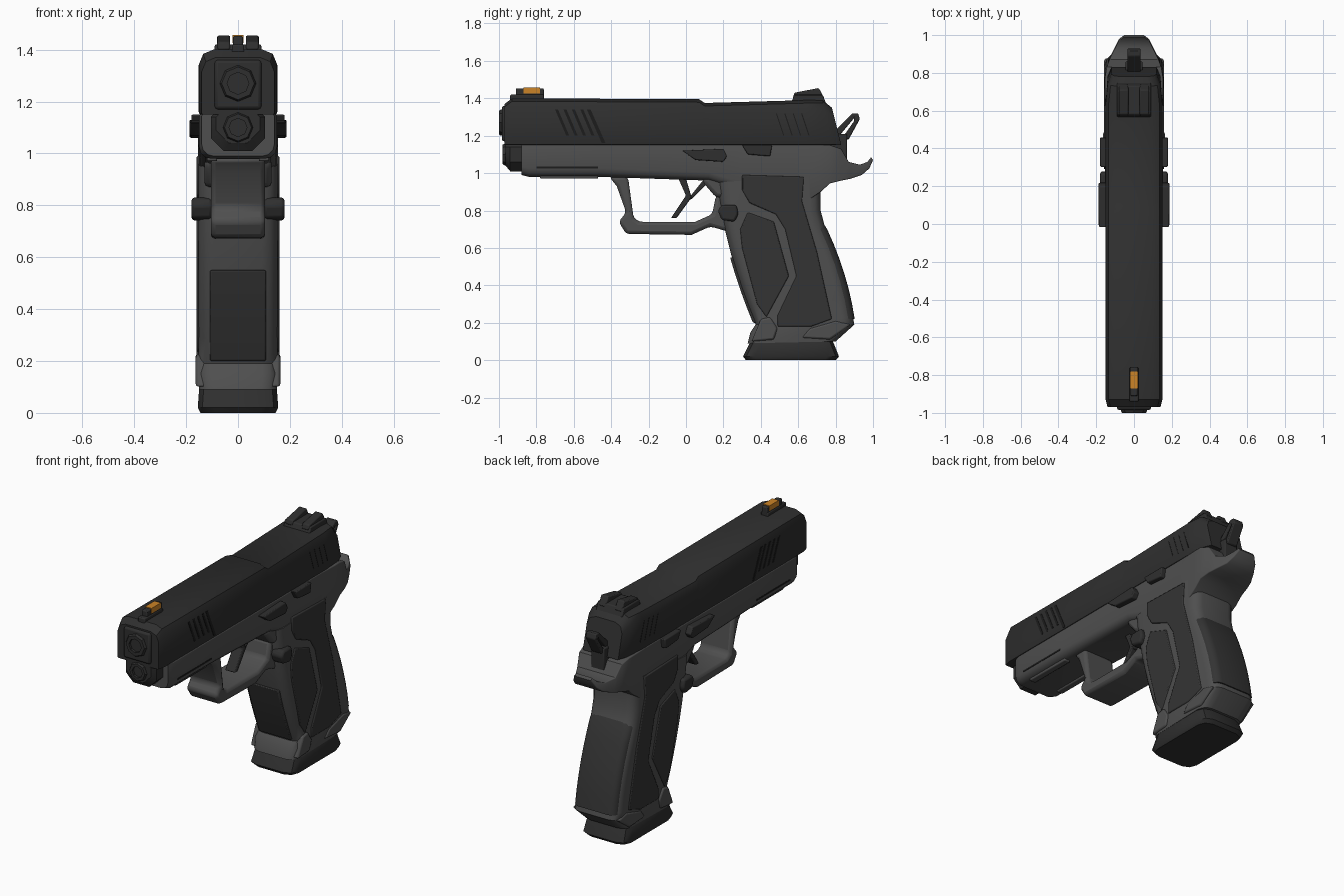
import bpy, bmesh, math
from mathutils import Vector

cube = bpy.data.objects.get("Cube")
if cube:
    bpy.data.objects.remove(cube, do_unlink=True)

DECK = 1.15    # joint between slide and frame
BODY = .15     # half width of slide, frame and grip
BORE = 1.27    # height of the barrel axis


def material(name, red, green, blue):
    mat = bpy.data.materials.new(name)
    mat.use_nodes = True
    mat.diffuse_color = (red, green, blue, 1)
    shader = mat.node_tree.nodes["Principled BSDF"]
    shader.inputs["Base Color"].default_value = mat.diffuse_color
    shader.inputs["Roughness"].default_value = .7
    return mat


def neutral(name, value):
    return material(name, value, value, value)


BLACK = neutral("slide black", .028)
GREY = neutral("frame grey", .078)
PANEL = neutral("grip panel charcoal", .034)
GROOVE = neutral("groove black", .012)
ORANGE = material("sight orange", .6, .23, .02)


def finish(name, bm, mat, bevel=0):
    bmesh.ops.recalc_face_normals(bm, faces=bm.faces)
    mesh = bpy.data.meshes.new(name)
    bm.to_mesh(mesh)
    bm.free()
    part = bpy.data.objects.new(name, mesh)
    bpy.context.collection.objects.link(part)
    mesh.materials.append(mat)
    bpy.ops.object.select_all(action='DESELECT')
    part.select_set(True)
    bpy.context.view_layer.objects.active = part
    bpy.ops.object.shade_smooth_by_angle(angle=math.radians(35))
    if bevel:
        soften = part.modifiers.new("soft edges", 'BEVEL')
        soften.width, soften.segments, soften.limit_method = bevel, 2, 'ANGLE'


def slab(name, outline, half, mat, bevel=.006, x=0):
    """Side outline of (y, z) points, extruded to a half width about x."""
    bm = bmesh.new()
    face = bm.faces.new([bm.verts.new((x - half, y, z)) for y, z in outline])
    moved = bmesh.ops.extrude_face_region(bm, geom=[face])["geom"]
    bmesh.ops.translate(bm, vec=(half * 2, 0, 0),
                        verts=[v for v in moved if isinstance(v, bmesh.types.BMVert)])
    finish(name, bm, mat, bevel)


def pair(name, outline, half, mat, x, bevel=.006):
    """The same slab on the left and the right."""
    slab("left_" + name, outline, half, mat, bevel, x)
    slab("right_" + name, outline, half, mat, bevel, -x)


def rect(front, back, low, high):
    return [(front, low), (back, low), (back, high), (front, high)]


def stripe(y, width, low, high, slant):
    """Leaning strip whose foot starts at y."""
    return [(y, low), (y + width, low), (y + width - slant, high), (y - slant, high)]


def upright(y, low, high, half, lean=0):
    return Vector((0, y, low)), Vector((0, y - lean, high)), half


def level(z, front, back, half, tilt=0):
    return Vector((0, front, z)), Vector((0, back, z + tilt)), half


def ring(start, end, half, start_round, end_round, steps):
    """Rectangle between two points with its corners rounded."""
    along = (end - start).normalized()
    side = []
    for i in range(steps + 1):
        turn = math.pi / 2 * i / steps
        side.append(start + along * start_round * (1 - math.cos(turn))
                    + Vector((half - start_round * (1 - math.sin(turn)), 0, 0)))
    for i in reversed(range(steps + 1)):
        turn = math.pi / 2 * i / steps
        side.append(end - along * end_round * (1 - math.cos(turn))
                    + Vector((half - end_round * (1 - math.sin(turn)), 0, 0)))
    return side + [Vector((-p.x, p.y, p.z)) for p in reversed(side)]


def skin(name, loops, mat):
    """Closed skin over a row of matching loops."""
    bm = bmesh.new()
    rows = [[bm.verts.new(p) for p in loop] for loop in loops]
    for row, following in zip(rows, rows[1:]):
        for i in range(len(row)):
            bm.faces.new((row[i - 1], row[i], following[i], following[i - 1]))
    bm.faces.new(rows[0])
    bm.faces.new(rows[-1])
    finish(name, bm, mat)


def loft(name, sections, mat, start_round, end_round, steps=3):
    skin(name, [ring(*section, start_round, end_round, steps) for section in sections], mat)


def tube(name, front, back, z, radius, mat, sides=8):
    """Cylinder along y with a recessed mouth."""
    bore = radius * .6
    rows = [(back, radius), (front + .01, radius), (front, radius * .9),
            (front, bore), (front + .05, bore)]
    skin(name, [[(r * math.cos(math.tau * i / sides), y, z + r * math.sin(math.tau * i / sides))
                 for i in range(sides)] for y, r in rows], mat)


def grip_front(z):
    return .46 - z / 2 + z * z / 5


def grip_back(z):
    return max(.72, .91 - z * z / 3)


def heights(low, high, count):
    return [low + (high - low) * i / (count - 1) for i in range(count)]


# Slide with chamfered top, stepped down behind the middle
loft("slide", [upright(-.97, DECK, 1.37, BODY - .01), upright(-.93, DECK, 1.4, BODY),
               upright(.07, DECK, 1.395, BODY), upright(.1, DECK, 1.375, BODY),
               upright(.64, DECK, 1.39, BODY), upright(.78, DECK, 1.39, BODY - .01, .05),
               upright(.83, DECK, 1.35, BODY - .03, .05)], BLACK, .006, .055, 2)
slab("slide_nose", rect(-.985, -.9, 1.17, 1.36), .09, BLACK, .012)
tube("barrel", -1, -.9, BORE, .07, BLACK)

# Slanted grip cuts on both sides of the slide
for i in range(4):
    pair("front_serration", stripe(-.64 + i * .045, .016, 1.2, 1.34, .06), .002, GROOVE, BODY, 0)
    pair("rear_serration", stripe(.52 + i * .045, .006, 1.2, 1.32, .04), .002, GROOVE, BODY - .001, 0)
pair("front_side_cut", stripe(-.45, .02, 1.16, 1.34, .08), .002, GROOVE, BODY, 0)

# Sights
slab("front_sight_base", rect(-.94, -.76, 1.38, 1.42), .024, BLACK)
slab("front_sight_blade", rect(-.91, -.76, 1.4, 1.453), .019, BLACK)
slab("front_sight_insert", rect(-.87, -.78, 1.425, 1.457), .022, ORANGE, 0)
slab("rear_sight_base", [(.56, 1.37), (.58, 1.42), (.73, 1.42), (.75, 1.37)], .09, BLACK)
pair("rear_sight_post", [(.57, 1.4), (.58, 1.43), (.71, 1.455), (.74, 1.4)], .025, BLACK, .055)

# Skeleton hammer
slab("hammer_hub", rect(.76, .86, 1.07, 1.21), .045, BLACK)
slab("hammer_upper_arm", [(.79, 1.22), (.89, 1.32), (.92, 1.32), (.82, 1.2)], .035, BLACK)
slab("hammer_lower_arm", [(.89, 1.32), (.92, 1.32), (.93, 1.29), (.87, 1.18), (.83, 1.18), (.9, 1.28)],
     .035, BLACK)

# Frame, rear tang and recoil plug
loft("frame", [upright(-.88, .99, DECK, BODY - .01), upright(-.84, .98, DECK, BODY),
               upright(-.46, .98, DECK, BODY), upright(.12, .96, DECK, BODY),
               upright(.3, .9, DECK, BODY), upright(.72, .9, DECK, BODY)], GREY, .045, .006)
loft("tang", [upright(.6, .82, DECK, BODY), upright(.72, .9, DECK, BODY + .005),
              upright(.77, .945, DECK, BODY + .005), upright(.83, .96, 1.13, BODY - .005),
              upright(.88, .97, 1.06, .13, .01), upright(.94, .99, 1.045, .1, .01),
              upright(.98, 1.025, 1.06, .08, .01), upright(1, 1.07, 1.085, .055, .01)],
     GREY, .006, .006)
loft("recoil_plug_block", [upright(-.965, 1.04, DECK, .085), upright(-.94, 1.01, DECK, .105),
                           upright(-.85, 1.01, DECK, .105)], BLACK, .05, .01, 1)
tube("recoil_plug", -.98, -.9, 1.1, .058, BLACK)
pair("rail_groove", rect(-.8, -.47, 1.025, 1.035), .002, GROOVE, BODY, 0)
pair("rail_lip", rect(-.78, -.47, .97, 1), .02, GREY, .1)

# Trigger guard and trigger
slab("trigger_guard", [(-.41, .98), (-.37, .93), (-.32, .79), (-.36, .74), (-.32, .675), (.03, .67),
                       (.13, .715), (.25, .68), (.3, .9), (.16, .88), (.14, .78), (.05, .74),
                       (-.25, .74), (-.28, .76), (-.31, .98)], .105, GREY, .02)
slab("guard_rear_corner", [(.08, .98), (.1, .94), (.16, .87), (.3, .87), (.3, .98)], .13, GREY, .02)
slab("trigger", [(-.04, .97), (0, .88), (-.08, .76), (-.05, .76), (.03, .87), (0, .97)], .035, BLACK)
slab("trigger_strut", [(.01, .86), (.03, .86), (.12, .95), (.09, .96)], .03, BLACK)

# Grip, raked backwards toward the magazine well
loft("grip", [level(.09, .33, .8, BODY, .01), level(.15, .345, .9, BODY + .005, .04)]
     + [level(z, grip_front(z), grip_back(z + .04), BODY + .003, .04) for z in heights(.19, .95, 9)],
     GREY, .06, .06)
slab("side_grip_panels", [(.3, .99), (.3, .91), (.34, .84), (.48, .78), (.53, .7), (.59, .45), (.49, .24),
                          (.49, .18), (.67, .18), (.78, .22), (.7, .58), (.62, .85), (.63, .98)],
     BODY + .01, PANEL)
slab("forward_grip_panels", [(.33, .79), (.47, .74), (.55, .45), (.43, .23), (.38, .3), (.3, .6), (.29, .7)],
     BODY + .009, PANEL)
strap = [(grip_front(z) - .01, z) for z in heights(.2, .55, 5)]
slab("front_strap_panel", strap + [(y + .06, z) for y, z in reversed(strap)], .108, PANEL)
loft("backstrap_panel", [level(z, grip_back(z) - .08, grip_back(z) + .008, BODY - .006)
                         for z in heights(.22, .7, 7)]
     + [level(.74, .68, .73, BODY - .03)], PANEL, .004, .045)
pair("magwell_corner", [(.35, .1), (.47, .11), (.49, .17), (.45, .23), (.4, .22)], .02, GREY, .143, .01)
pair("magwell_rear_lip", [(.62, .12), (.77, .11), (.88, .19), (.8, .21), (.66, .17)], .02, GREY, .14, .01)

# Magazine base
loft("magazine_base", [level(0, .32, .8, BODY - .005), level(.02, .305, .818, BODY + .005),
                       level(.09, .34, .79, BODY), level(.15, .38, .76, BODY - .02)], BLACK, .06, .06, 2)

# Controls on both sides
pair("slide_stop", [(-.02, 1.12), (.05, 1.07), (.2, 1.06), (.22, 1.09), (.2, 1.13)], .03, BLACK, .157)
pair("safety_lever", [(.3, DECK), (.33, 1.1), (.45, 1.09), (.46, DECK)], .03, BLACK, BODY)
pair("magazine_release", [(.17, .8), (.19, .75), (.26, .74), (.28, .78), (.27, .83), (.19, .83)],
     .04, BLACK, .139, .012)
